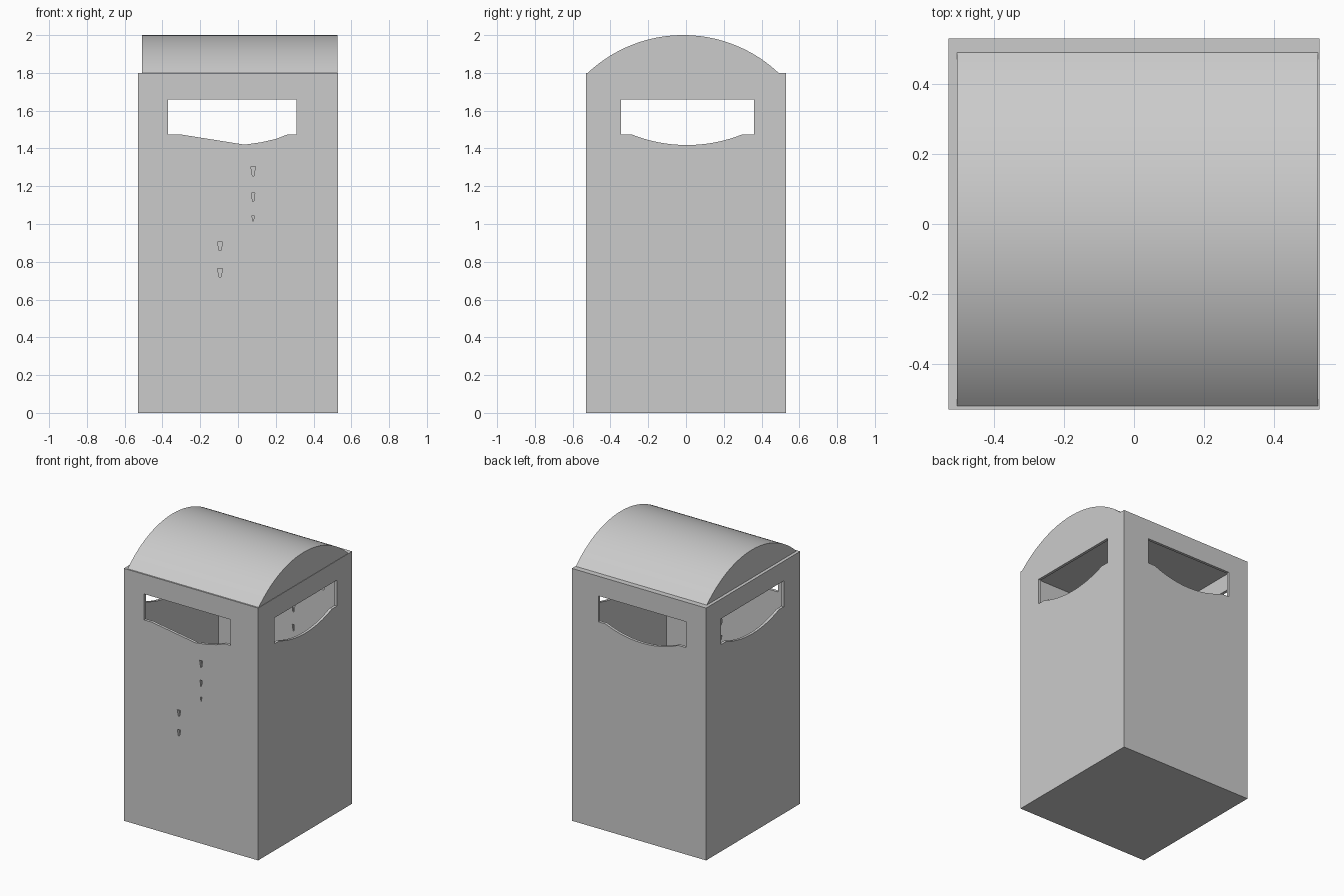
import bpy, math

if "Cube" in bpy.data.objects:
    bpy.data.objects.remove(bpy.data.objects["Cube"])

H = 0.53      # half width of the bin
WALL = 0.02   # wall thickness
TOP = 1.8     # height of the box under the roof


def prism(name, profile, lo, hi, axis):
    """Extrude a 2D (u, z) profile along x or y from lo to hi."""
    n = len(profile)
    verts = []
    for d in (lo, hi):
        for u, z in profile:
            verts.append((u, d, z) if axis == 'y' else (d, u, z))
    faces = [tuple(range(n)), tuple(range(n, 2 * n))]
    faces += [(i, (i + 1) % n, n + (i + 1) % n, n + i) for i in range(n)]
    me = bpy.data.meshes.new(name)
    me.from_pydata(verts, [], faces)
    ob = bpy.data.objects.new(name, me)
    bpy.context.collection.objects.link(ob)
    bpy.context.view_layer.objects.active = ob
    bpy.ops.object.select_all(action='DESELECT')
    ob.select_set(True)
    bpy.ops.object.mode_set(mode='EDIT')
    bpy.ops.mesh.select_all(action='SELECT')
    bpy.ops.mesh.normals_make_consistent(inside=False)
    bpy.ops.object.mode_set(mode='OBJECT')
    return ob


def arc(u0, u1, z, sag, n):
    """Points on a circular arc from (u0, z) to (u1, z), rising by sag."""
    c, h, s = (u0 + u1) / 2, abs(u1 - u0) / 2, abs(sag)
    r = (h * h + s * s) / (2 * s)
    a = math.asin(h / r) * (1 if u1 > u0 else -1)
    sign = 1 if sag > 0 else -1
    pts = []
    for i in range(n + 1):
        t = -a + 2 * a * i / n
        pts.append((c + r * math.sin(t), z + sign * (r * math.cos(t) - (r - s))))
    return pts


def cut(target, cutter):
    """Subtract the cutter from the target and remove it."""
    mod = target.modifiers.new("cut", 'BOOLEAN')
    mod.operation = 'DIFFERENCE'
    mod.solver = 'EXACT'
    mod.object = cutter
    cutter.hide_render = True
    bpy.context.view_layer.objects.active = target
    bpy.ops.object.modifier_apply(modifier=mod.name)
    bpy.data.objects.remove(cutter)


def box(u0, u1, z0, z1):
    return [(u0, z0), (u1, z0), (u1, z1), (u0, z1)]


def window(u0, u1, belly):
    """Posting slot: straight top and sides, sagging lower lip."""
    return [(u1, 1.475), (u1, 1.66), (u0, 1.66), (u0, 1.475)] + belly


# Hollow bin body
body = prism("bin_body", box(-H, H, 0, TOP), -H, H, 'y')
i = H - WALL
cut(body, prism("cavity", box(-i, i, WALL, TOP - WALL), -i, i, 'y'))

# Slots on the four sides; the front lip is a worn, angular one
front_belly = [(-0.31, 1.475), (0.035, 1.42), (0.12, 1.432),
               (0.20, 1.45), (0.265, 1.475)]
back_belly = arc(-0.31, 0.265, 1.475, -0.06, 16)
side_belly = arc(-0.29, 0.30, 1.475, -0.057, 16)
cut(body, prism("front_slot", window(-0.37, 0.31, front_belly), -0.6, -0.4, 'y'))
cut(body, prism("back_slot", window(-0.37, 0.32, back_belly), 0.4, 0.6, 'y'))
for lo, hi in ((-0.6, -0.4), (0.4, 0.6)):
    cut(body, prism("side_slot", window(-0.345, 0.36, side_belly), lo, hi, 'x'))

# Small tapered holes in the front, marking the inner back wall too
for x, z, w, h in ((0.08, 1.305, 0.024, 0.05), (0.08, 1.165, 0.018, 0.045),
                   (0.08, 1.045, 0.012, 0.03), (-0.095, 0.905, 0.028, 0.045),
                   (-0.095, 0.765, 0.028, 0.045)):
    tri = [(x - w / 2, z), (x + w / 2, z), (x + w / 6, z - h), (x - w / 6, z - h)]
    cut(body, prism("hole", tri, -0.6, H - WALL / 2, 'y'))

# Arched roof, sitting slightly off centre
roof = prism("arched_roof", arc(-0.52, 0.49, TOP, 0.2, 40), -0.507, 0.527, 'x')
bpy.ops.object.shade_smooth_by_angle(angle=math.radians(30))
